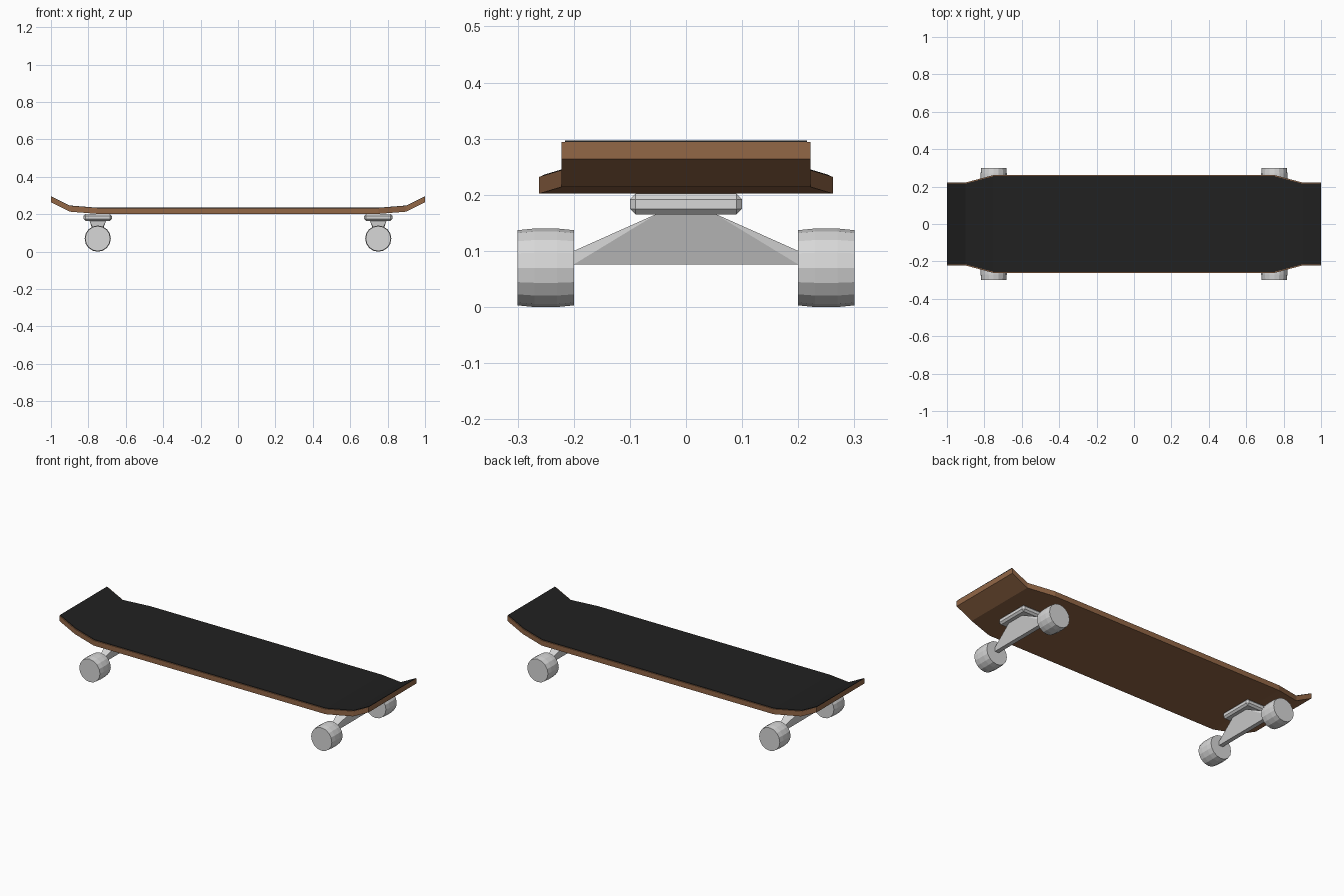
import bpy, bmesh, math
from mathutils import Vector

cube = bpy.data.objects.get("Cube")
if cube:
    bpy.data.objects.remove(cube, do_unlink=True)


def material(name, color):
    m = bpy.data.materials.new(name)
    m.use_nodes = True
    m.diffuse_color = (*color, 1)
    m.node_tree.nodes["Principled BSDF"].inputs["Base Color"].default_value = (*color, 1)
    return m


WOOD = material("brown wood", (0.29, 0.135, 0.062))
GRIP = material("black grip", (0.015, 0.015, 0.015))
METAL = material("light grey", (0.68, 0.68, 0.68))


def finish(name, bm, mat):
    bmesh.ops.recalc_face_normals(bm, faces=bm.faces)
    mesh = bpy.data.meshes.new(name)
    bm.to_mesh(mesh)
    bm.free()
    mesh.materials.append(mat)
    obj = bpy.data.objects.new(name, mesh)
    bpy.context.collection.objects.link(obj)
    return obj


def loft(name, rings, mat):
    """Skin a row of equal-sized closed rings and cap both ends."""
    bm = bmesh.new()
    rows = [[bm.verts.new(p) for p in ring] for ring in rings]
    n = len(rows[0])
    for a, b in zip(rows, rows[1:]):
        for i in range(n):
            j = (i + 1) % n
            bm.faces.new((a[i], a[j], b[j], b[i]))
    bm.faces.new(rows[0])
    bm.faces.new(rows[-1])
    return finish(name, bm, mat)


# Deck outline from the middle to the tip: x, half width, underside height
HALF = [(0.75, 0.262, 0.202), (0.9, 0.222, 0.214), (1.0, 0.222, 0.264)]
STATIONS = [(-x, w, z) for x, w, z in reversed(HALF)] + HALF


def slab(name, inset, low, high, mat):
    rings = [[(x, -w + inset, z + low), (x, w - inset, z + low),
              (x, w - inset, z + high), (x, -w + inset, z + high)]
             for x, w, z in STATIONS]
    return loft(name, rings, mat)


slab("deck", 0, 0, 0.03, WOOD)
slab("grip_tape", 0.006, 0.028, 0.033, GRIP)


# Wheel: slightly barrelled cylinder along y
def wheel(name, x, side):
    profile = [(0.2, 0.067), (0.23, 0.07), (0.27, 0.07), (0.3, 0.067)]
    sides = 16
    rings = [[(x + r * math.sin(math.tau * i / sides), side * y,
               0.07 + r * math.cos(math.tau * i / sides)) for i in range(sides)]
             for y, r in profile]
    return loft(name, rings, METAL)


# Baseplate: chamfered block under the deck
def baseplate(name, x):
    bm = bmesh.new()
    bmesh.ops.create_cube(bm, size=1)
    for v in bm.verts:
        v.co = Vector((x + v.co.x * 0.15, v.co.y * 0.2, 0.1835 + v.co.z * 0.037))
    bmesh.ops.bevel(bm, geom=bm.edges[:], offset=0.01, segments=1,
                    affect='EDGES', profile=0.5)
    return finish(name, bm, METAL)


# Hanger: wide at the plate, tapering to thin axle ends
def hanger(name, x):
    bm = bmesh.new()
    for hx, hy, z in [(0.045, 0.05, 0.167), (0.0125, 0.2, 0.1), (0.0125, 0.2, 0.076)]:
        for sx in (-1, 1):
            for sy in (-1, 1):
                bm.verts.new((x + sx * hx, sy * hy, z))
    bmesh.ops.convex_hull(bm, input=bm.verts[:])
    return finish(name, bm, METAL)


for end, x in (("right", -0.75), ("left", 0.75)):
    baseplate(end + "_baseplate", x)
    hanger(end + "_hanger", x)
    for where, side in (("front", -1), ("back", 1)):
        wheel(f"{end}_{where}_wheel", x, side)
